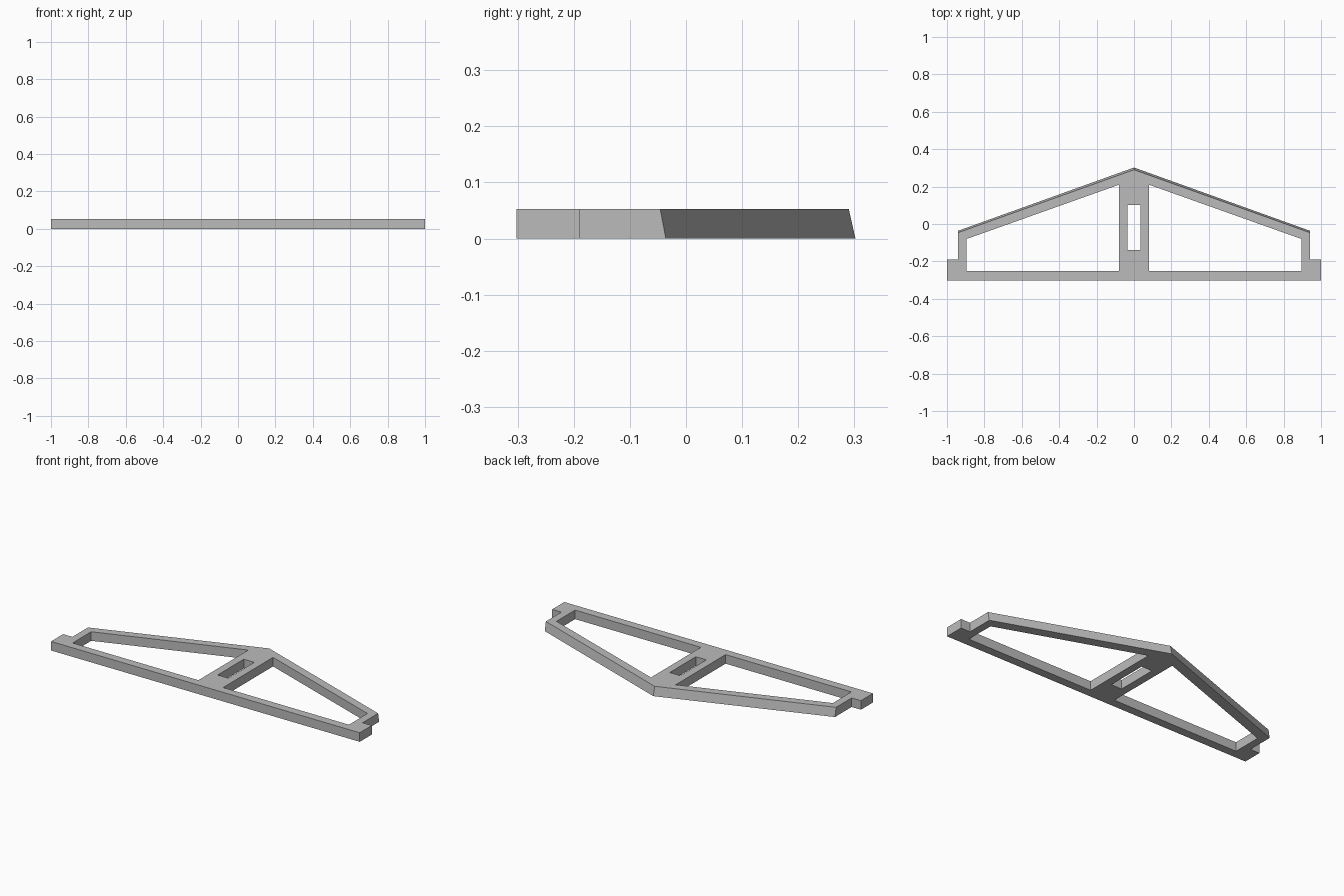
import bpy
import bmesh

cube = bpy.data.objects.get("Cube")
if cube:
    bpy.data.objects.remove(cube, do_unlink=True)

THICK = 0.053

grey = bpy.data.materials.new("plain grey")
grey.use_nodes = True
colour = (0.5, 0.5, 0.5, 1)
grey.diffuse_color = colour
grey.node_tree.nodes["Principled BSDF"].inputs["Base Color"].default_value = colour


def prism(name, lower, upper, z0, z1):
    """Solid between two matching counter-clockwise outlines."""
    bm = bmesh.new()
    low = [bm.verts.new((x, y, z0)) for x, y in lower]
    top = [bm.verts.new((x, y, z1)) for x, y in upper]
    bm.faces.new(low[::-1])
    bm.faces.new(top)
    for i in range(len(low)):
        j = (i + 1) % len(low)
        bm.faces.new((low[i], low[j], top[j], top[i]))
    bmesh.ops.recalc_face_normals(bm, faces=bm.faces)
    mesh = bpy.data.meshes.new(name)
    bm.to_mesh(mesh)
    bm.free()
    mesh.materials.append(grey)
    obj = bpy.data.objects.new(name, mesh)
    bpy.context.collection.objects.link(obj)
    return obj


def mirrored(points):
    return [(-x, y) for x, y in reversed(points)]


def outline(eave, apex):
    right = [(1.0, -0.302), (1.0, -0.19), (0.94, -0.19), (0.94, eave)]
    return right + [(0, apex)] + mirrored(right)


# Gable frame: the sloping edges lean inward towards the top
frame = prism("gable_frame", outline(-0.036, 0.302), outline(-0.046, 0.29), 0, THICK)

# Openings: two large side panels and the narrow slot in the centre post
panel = [(0.08, -0.252), (0.895, -0.252), (0.895, -0.08), (0.08, 0.21)]
slot = [(0.034, -0.14), (0.034, 0.102)]
openings = {
    "left_opening": panel,
    "right_opening": mirrored(panel),
    "post_slot": slot + mirrored(slot),
}
bpy.context.view_layer.objects.active = frame
for name, shape in openings.items():
    cutter = prism(name, shape, shape, -THICK, 2 * THICK)
    cutter.hide_render = True
    cut = frame.modifiers.new(name, "BOOLEAN")
    cut.operation = "DIFFERENCE"
    cut.solver = "EXACT"
    cut.object = cutter
    bpy.ops.object.modifier_apply(modifier=cut.name)
    bpy.data.objects.remove(cutter, do_unlink=True)
